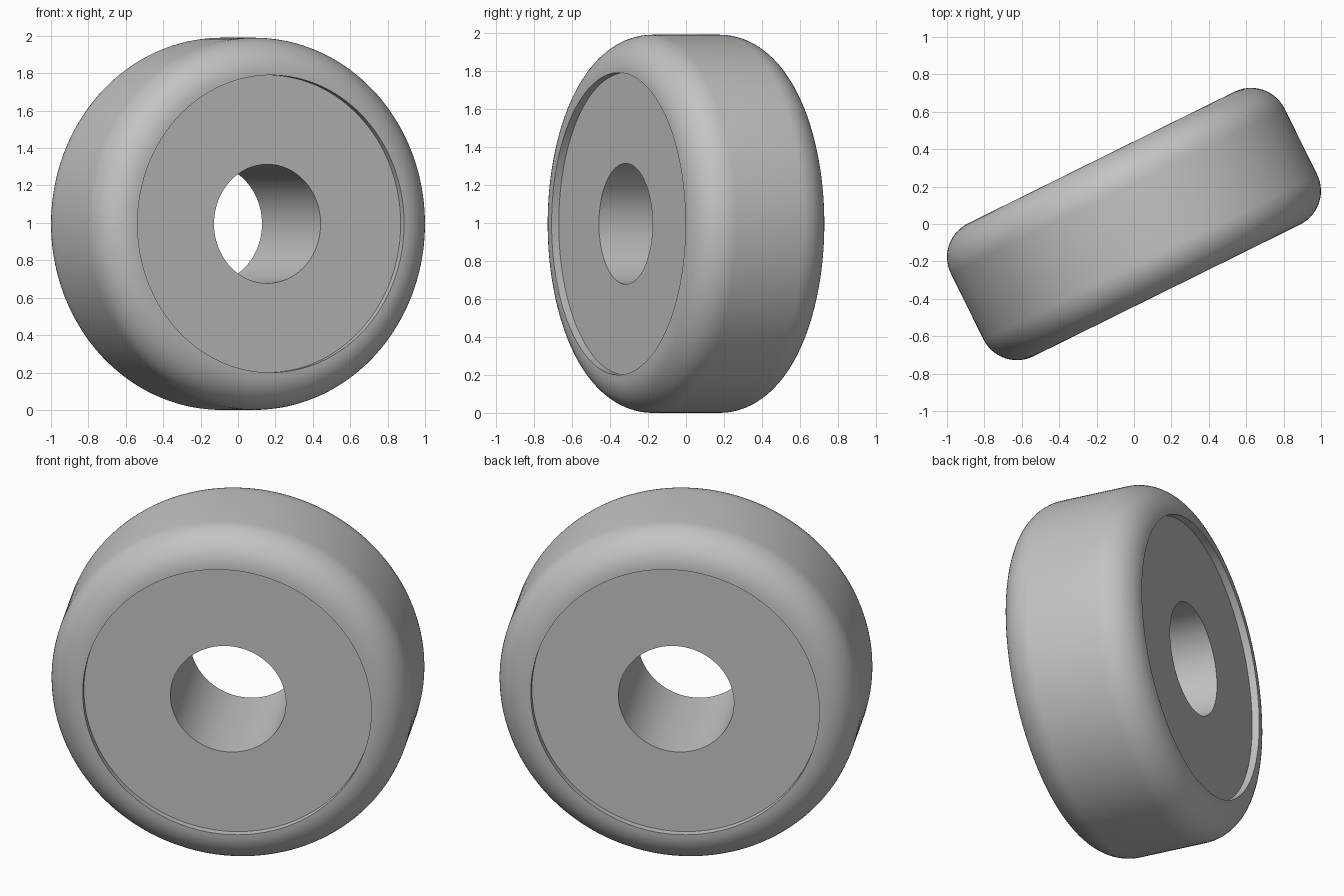
import bpy, bmesh, math
from mathutils import Vector, Matrix

cube = bpy.data.objects.get("Cube")
if cube:
    bpy.data.objects.remove(cube, do_unlink=True)

RADIUS = 0.995       # outer radius
HALF_WIDTH = 0.396   # half of the thickness at the rim
FILLET = 0.2         # rounded shoulder
FLOOR = 0.354        # half thickness at the recessed faces
BORE = 0.318         # central hole radius
TURN = math.radians(26.3)
ARC_STEPS = 14
SEGMENTS = 160

grey = bpy.data.materials.new("plain_grey")
grey.use_nodes = True
colour = (0.55, 0.55, 0.55, 1)
grey.diffuse_color = colour
grey.node_tree.nodes["Principled BSDF"].inputs["Base Color"].default_value = colour

# Half of the cross-section as (radius, axial), from the bore to the tread
rim = RADIUS - FILLET
half = [(BORE, FLOOR), (rim, FLOOR)]
for i in range(ARC_STEPS + 1):
    a = math.pi / 2 * (1 - i / ARC_STEPS)
    half.append((rim + FILLET * math.cos(a),
                 HALF_WIDTH - FILLET + FILLET * math.sin(a)))
profile = half + [(r, -y) for r, y in reversed(half)]

# Wheel: closed cross-section turned around the axle
bm = bmesh.new()
verts = [bm.verts.new((r, y, 0)) for r, y in profile]
edges = [bm.edges.new((v, verts[(i + 1) % len(verts)])) for i, v in enumerate(verts)]
bmesh.ops.spin(bm, geom=verts + edges, cent=(0, 0, 0), axis=(0, 1, 0),
               angle=math.tau, steps=SEGMENTS, use_merge=True)
bmesh.ops.remove_doubles(bm, verts=bm.verts, dist=1e-5)
bmesh.ops.recalc_face_normals(bm, faces=bm.faces)
bm.transform(Matrix.Translation(Vector((0, 0, RADIUS))) @ Matrix.Rotation(TURN, 4, 'Z'))

mesh = bpy.data.meshes.new("wheel")
bm.to_mesh(mesh)
bm.free()
mesh.materials.append(grey)
wheel = bpy.data.objects.new("wheel", mesh)
bpy.context.collection.objects.link(wheel)

# Smooth curves with sharp recess and bore edges
bpy.ops.object.select_all(action='DESELECT')
wheel.select_set(True)
bpy.context.view_layer.objects.active = wheel
bpy.ops.object.shade_smooth_by_angle(angle=math.radians(30))
